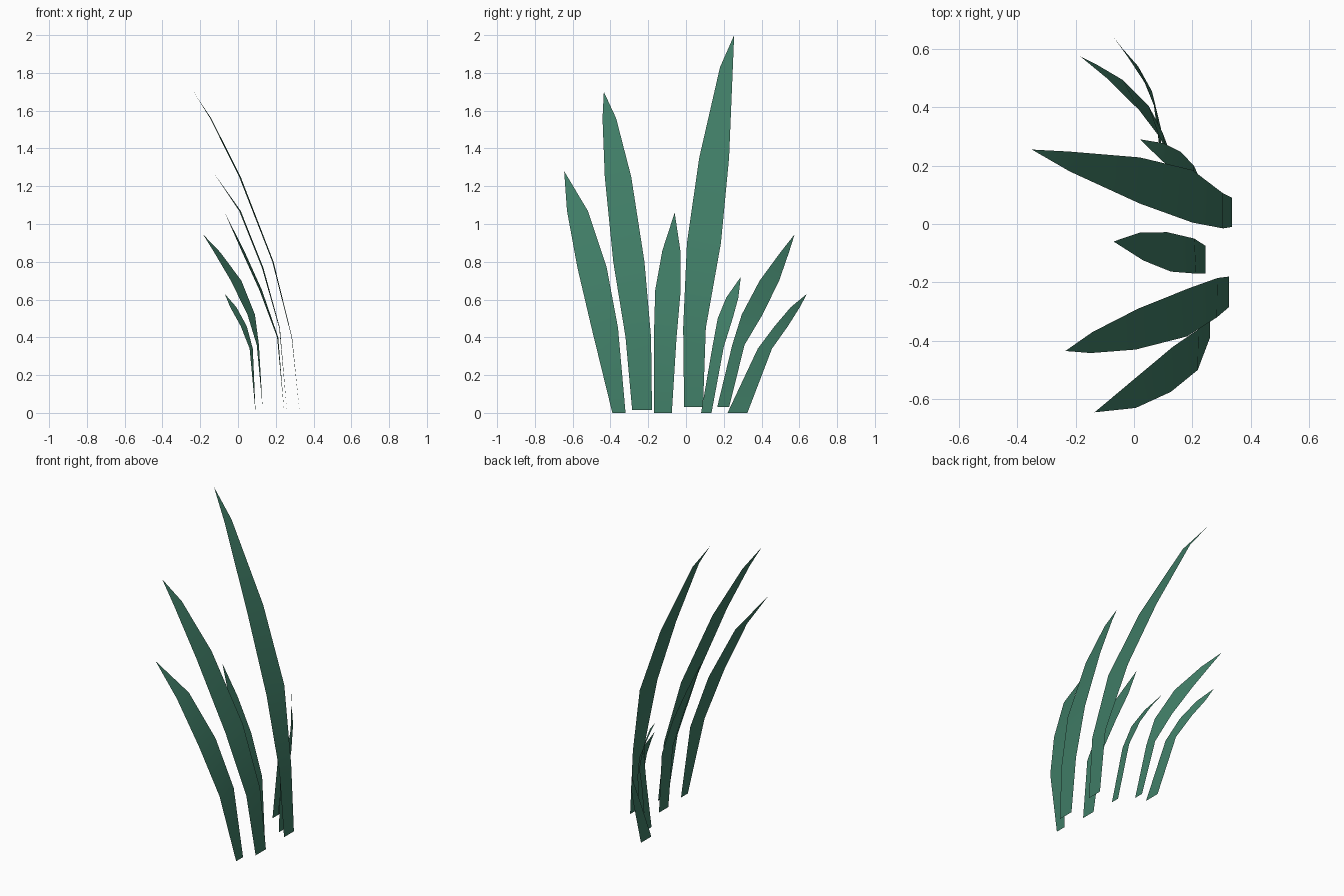
import bpy
import bmesh

default_cube = bpy.data.objects.get("Cube")
if default_cube:
    bpy.data.objects.remove(default_cube, do_unlink=True)

# Single leaf colour shared by every blade
leaf_green = bpy.data.materials.new("leaf_green")
leaf_green.use_nodes = True
leaf_colour = (0.05, 0.2, 0.13, 1)
leaf_green.diffuse_color = leaf_colour
shader = next(n for n in leaf_green.node_tree.nodes if n.type == "BSDF_PRINCIPLED")
shader.inputs["Base Color"].default_value = leaf_colour
shader.inputs["Roughness"].default_value = 0.8


def grass_blade(name, twist, *sections):
    """Thin sheet through sections (height, x, front edge y, back edge y).
    The sheet turns by twist towards its tip, where both edges meet."""
    bm = bmesh.new()
    last = len(sections) - 1
    previous_row = None
    for index, (height, x, front_y, back_y) in enumerate(sections):
        half_turn = twist * (back_y - front_y) * index / last / 2
        if index == last:
            tip = bm.verts.new((x, front_y, height))
            bm.faces.new((previous_row[0], previous_row[1], tip))
            break
        row = (bm.verts.new((x - half_turn, front_y, height)),
               bm.verts.new((x + half_turn, back_y, height)))
        if previous_row:
            bm.faces.new((previous_row[0], previous_row[1], row[1], row[0]))
        previous_row = row
    for face in bm.faces:
        face.smooth = True
    mesh = bpy.data.meshes.new(name)
    bm.to_mesh(mesh)
    bm.free()
    mesh.materials.append(leaf_green)
    blade = bpy.data.objects.new(name, mesh)
    bpy.context.collection.objects.link(blade)
    return blade


# Blades leaning towards the front
grass_blade("front_blade", .1,
            (0, .26, -.39, -.32), (.45, .22, -.5, -.36), (.77, .13, -.575, -.42),
            (1.07, .01, -.63, -.52), (1.28, -.135, -.645, -.645))
grass_blade("front_tall_blade", .1,
            (.015, .325, -.285, -.18), (.4, .285, -.32, -.185),
            (.8, .185, -.385, -.22), (1.25, .01, -.43, -.29),
            (1.56, -.145, -.442, -.37), (1.7, -.235, -.435, -.435))

# Upright blades in the middle
grass_blade("middle_short_blade", -.2,
            (0, .245, -.17, -.075), (.4, .21, -.17, -.05), (.65, .12, -.163, -.028),
            (.86, .025, -.125, -.03), (1.06, -.07, -.06, -.06))
grass_blade("tallest_blade", 0,
            (.03, .335, -.01, .09), (.45, .305, -.015, .105), (.9, .2, .005, .185),
            (1.35, .02, .07, .228), (1.83, -.22, .18, .248), (2, -.35, .255, .255))

# Blades leaning towards the back
grass_blade("back_small_blade", 0,
            (0, .235, .08, .135), (.35, .205, .14, .2), (.5, .16, .168, .247),
            (.61, .1, .213, .277), (.72, .02, .29, .29))
grass_blade("back_long_blade", -.9,
            (.03, .13, .165, .228), (.36, .105, .245, .31), (.52, .07, .295, .405),
            (.7, -.01, .39, .493), (.85, -.11, .5, .545), (.945, -.185, .575, .575))
grass_blade("back_low_blade", -.9,
            (0, .093, .22, .325), (.34, .07, .38, .455), (.46, .03, .47, .54),
            (.56, -.025, .555, .603), (.63, -.07, .64, .64))
